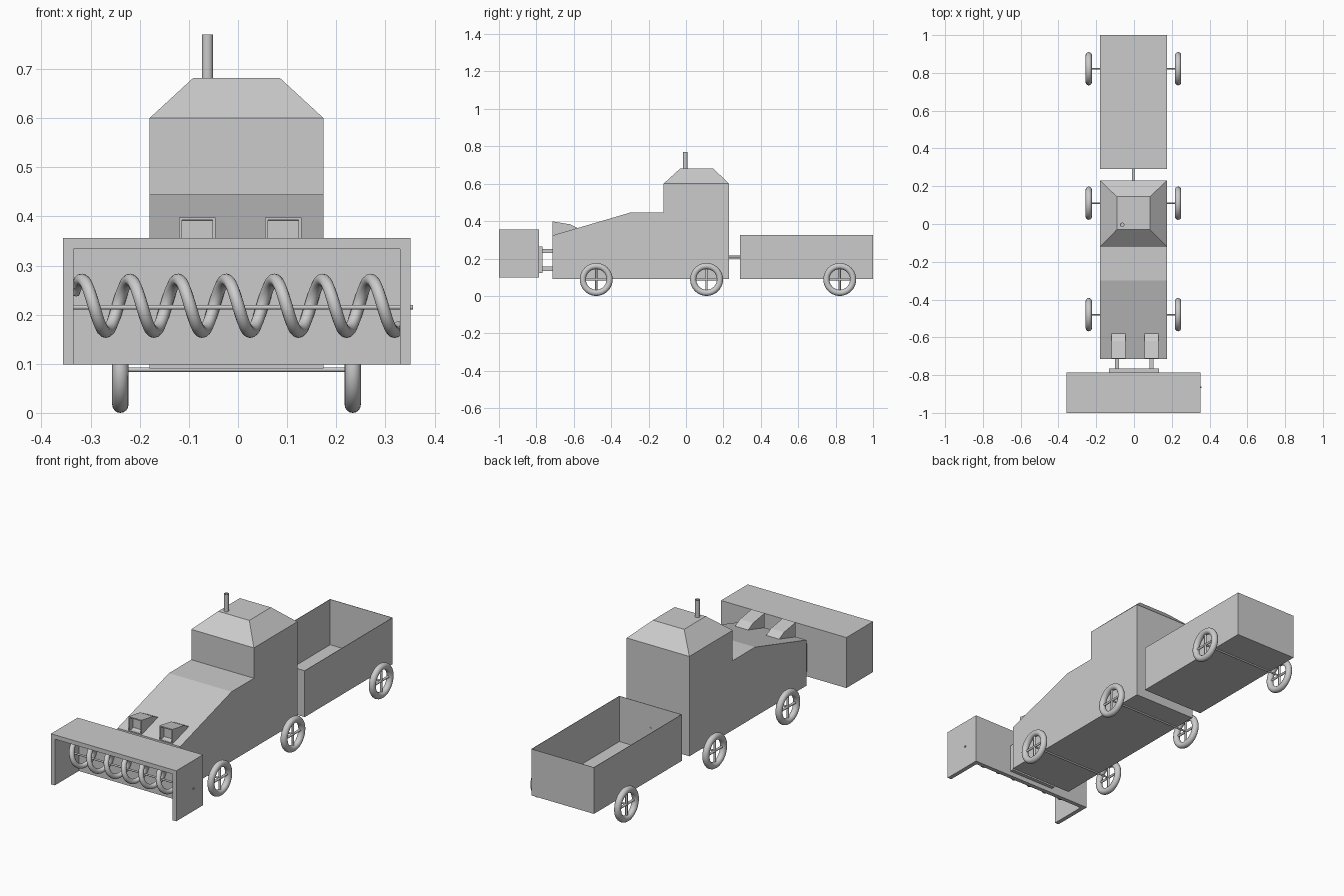
import bpy, bmesh, math
from mathutils import Vector

if "Cube" in bpy.data.objects:
    bpy.data.objects.remove(bpy.data.objects["Cube"])

CX = -0.003  # centre line of the vehicle
grey = bpy.data.materials.new("light grey")
grey.diffuse_color = (0.6, 0.6, 0.6, 1)
grey.use_nodes = True
grey.node_tree.nodes["Principled BSDF"].inputs["Base Color"].default_value = grey.diffuse_color


def finish(name, bm, smooth=False):
    bmesh.ops.recalc_face_normals(bm, faces=bm.faces)
    me = bpy.data.meshes.new(name)
    bm.to_mesh(me)
    bm.free()
    me.materials.append(grey)
    ob = bpy.data.objects.new(name, me)
    bpy.context.collection.objects.link(ob)
    if smooth:
        bpy.ops.object.select_all(action='DESELECT')
        bpy.context.view_layer.objects.active = ob
        ob.select_set(True)
        bpy.ops.object.shade_smooth_by_angle(angle=math.radians(40))
    return ob


def add_box(bm, x0, x1, y0, y1, z0, z1):
    vs = bmesh.ops.create_cube(bm, size=1)['verts']
    for v in vs:
        v.co = Vector((x1 if v.co.x > 0 else x0, y1 if v.co.y > 0 else y0,
                       z1 if v.co.z > 0 else z0))
    return vs


def box(name, *dims):
    bm = bmesh.new()
    add_box(bm, *dims)
    return finish(name, bm)


def add_rod(bm, a, b, r, seg=16):
    a, b = Vector(a), Vector(b)
    vs = bmesh.ops.create_cone(bm, cap_ends=True, segments=seg, radius1=r, radius2=r,
                               depth=(b - a).length)['verts']
    q = Vector((0, 0, 1)).rotation_difference(b - a)
    for v in vs:
        v.co = q @ v.co + (a + b) / 2


def rod(name, a, b, r):
    bm = bmesh.new()
    add_rod(bm, a, b, r)
    return finish(name, bm, True)


def add_prism(bm, profile, x0, x1):
    # (y, z) profile extruded along x
    f = bm.faces.new([bm.verts.new((x0, y, z)) for y, z in profile])
    ret = bmesh.ops.extrude_face_region(bm, geom=[f])
    for v in ret['geom']:
        if isinstance(v, bmesh.types.BMVert):
            v.co.x = x1


# tractor body and cabin
L, R = CX - 0.177, CX + 0.177
bm = bmesh.new()
add_prism(bm, [(-0.715, 0.09), (0.23, 0.09), (0.23, 0.445), (-0.30, 0.445), (-0.715, 0.323)], L, R)
finish("tractor_body", bm)
box("cabin", L, R, -0.12, 0.23, 0.445, 0.60)

# tapered roof
bm = bmesh.new()
for v in add_box(bm, L, R, -0.12, 0.23, 0.60, 0.682):
    if v.co.z > 0.65:
        v.co.x = CX + 0.088 * (1 if v.co.x > CX else -1)
        v.co.y = 0.145 if v.co.y > 0 else -0.03
finish("cabin_roof", bm)

# exhaust pipe with open top
bm = bmesh.new()
add_rod(bm, (-0.062, -0.004, 0.675), (-0.062, -0.004, 0.77), 0.0115, 24)
bm.faces.ensure_lookup_table()
top = max(bm.faces, key=lambda f: f.calc_center_median().z)
bmesh.ops.inset_region(bm, faces=[top], thickness=0.003)
for v in bmesh.ops.extrude_face_region(bm, geom=[top])['geom']:
    if isinstance(v, bmesh.types.BMVert):
        v.co.z -= 0.06
bmesh.ops.delete(bm, geom=[top], context='FACES')
finish("exhaust_pipe", bm, True)

# wedge headlights with recessed fronts
for side, x in (("left", -0.083), ("right", 0.092)):
    bm = bmesh.new()
    add_prism(bm, [(-0.713, 0.322), (-0.565, 0.355), (-0.62, 0.383), (-0.713, 0.398)],
              x - 0.037, x + 0.037)
    bmesh.ops.recalc_face_normals(bm, faces=bm.faces)
    front = min(bm.faces, key=lambda f: f.calc_center_median().y)
    bmesh.ops.inset_region(bm, faces=[front], thickness=0.008)
    bmesh.ops.inset_region(bm, faces=[front], thickness=0.0005, depth=-0.03)
    finish(side + "_headlight", bm)

# header: roof, back and side panels, open front and bottom
HL, HR, T = -0.3565, 0.3515, 0.022
bm = bmesh.new()
add_prism(bm, [(-1, 0.356), (-1, 0.356 - T), (-0.785 - T, 0.356 - T), (-0.785 - T, 0.098),
               (-0.785, 0.098), (-0.785, 0.356)], HL + T, HR - T)
finish("header_shell", bm)
box("header_left_panel", HL, HL + T, -1, -0.785, 0.098, 0.356)
box("header_right_panel", HR - T, HR, -1, -0.785, 0.098, 0.356)

# auger shaft and spiral
AY, AZ = -0.865, 0.218
rod("auger_shaft", (HL + 0.01, AY, 0.215), (0.3565, AY, 0.215), 0.0045)
bm = bmesh.new()
x0, x1, pitch, N, S = HL + T, HR - T, 0.098, 224, 12
rad, tube, prev = 0.053, 0.0125, None
for i in range(N + 1):
    x = x0 + (x1 - x0) * i / N
    a = 2 * math.pi * (x + 0.318) / pitch
    out = Vector((0, -math.sin(a), math.cos(a)))
    tan = Vector((pitch / (2 * math.pi * rad), -math.cos(a), -math.sin(a))).normalized()
    side = tan.cross(out)
    c = Vector((x, AY, AZ)) + out * rad
    ring = []
    for j in range(S):
        t = 2 * math.pi * j / S
        p = c + (out * math.cos(t) + side * math.sin(t)) * tube
        p.x = min(max(p.x, x0), x1)
        ring.append(bm.verts.new(p))
    if prev:
        for j in range(S):
            k = (j + 1) % S
            bm.faces.new((prev[j], prev[k], ring[k], ring[j]))
    prev = ring
finish("auger_spiral", bm, True)

# header mount
box("mount_plate", CX - 0.13, CX + 0.135, -0.787, -0.766, 0.122, 0.265)
for i, z in enumerate((0.145, 0.24)):
    for j, x in enumerate((-0.09, 0.093)):
        box(f"mount_arm_{i}{j}", x - 0.0115, x + 0.0115, -0.77, -0.71, z - 0.0115, z + 0.0115)

# open trailer and hitch
bm = bmesh.new()
add_box(bm, L, R, 0.29, 1.0, 0.09, 0.327)
lid = max(bm.faces, key=lambda f: f.calc_center_median().z)
bmesh.ops.recalc_face_normals(bm, faces=bm.faces)
bmesh.ops.inset_region(bm, faces=[lid], thickness=0.003)
for v in bmesh.ops.extrude_face_region(bm, geom=[lid])['geom']:
    if isinstance(v, bmesh.types.BMVert):
        v.co.z = 0.095
bmesh.ops.delete(bm, geom=[lid], context='FACES')
finish("trailer_box", bm)
rod("trailer_hitch", (CX - 0.001, 0.225, 0.208), (CX - 0.001, 0.295, 0.208), 0.007)

# wheels with crossed spokes, and axles
WZ, MAJ, MIN = 0.088, 0.0715, 0.0165
for n, y in (("front", -0.48), ("rear", 0.11), ("trailer", 0.822)):
    for side, s in (("left", -1), ("right", 1)):
        x = CX + s * 0.2365
        bm = bmesh.new()
        NU, NV = 40, 16
        g = [[bm.verts.new((x + MIN * math.sin(v),
                            y + (MAJ + MIN * math.cos(v)) * math.cos(u),
                            WZ + (MAJ + MIN * math.cos(v)) * math.sin(u)))
              for v in (2 * math.pi * j / NV for j in range(NV))]
             for u in (2 * math.pi * i / NU for i in range(NU))]
        for i in range(NU):
            for j in range(NV):
                k, m = (i + 1) % NU, (j + 1) % NV
                bm.faces.new((g[i][j], g[k][j], g[k][m], g[i][m]))
        finish(f"{n}_{side}_tyre", bm, True)
        bm = bmesh.new()
        add_rod(bm, (x, y - MAJ, WZ), (x, y + MAJ, WZ), 0.006)
        add_rod(bm, (x, y, WZ - MAJ), (x, y, WZ + MAJ), 0.006)
        finish(f"{n}_{side}_spokes", bm, True)
    rod(f"{n}_axle", (CX - 0.24, y, WZ), (CX + 0.24, y, WZ), 0.0045)
